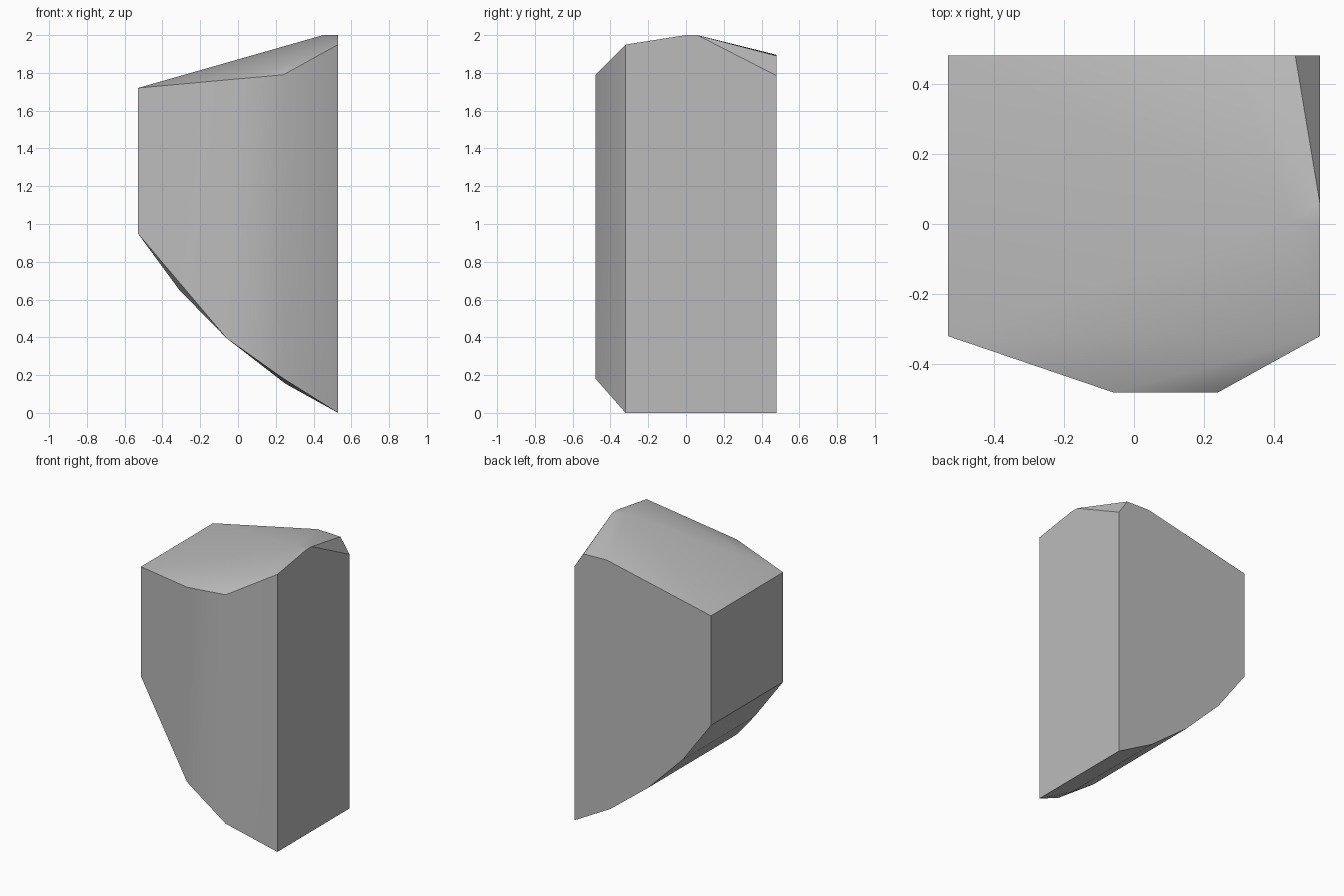
import bpy, bmesh, math

cube = bpy.data.objects.get("Cube")
if cube:
    bpy.data.objects.remove(cube, do_unlink=True)

# One plain grey for the whole stone
grey = bpy.data.materials.new("stone grey")
grey.use_nodes = True
colour = (0.5, 0.5, 0.5, 1)
grey.diffuse_color = colour
grey.node_tree.nodes["Principled BSDF"].inputs["Base Color"].default_value = colour

SIDE, BACK, SHOULDER, FRONT = 0.53, 0.48, -0.32, -0.48

# Curved underside: x, z profile run from the back to the shoulder line
underside = [(-SIDE, 0.95), (-0.31, 0.65), (-0.04, 0.38), (0.25, 0.155), (SIDE, 0)]
points = [(x, y, z) for x, z in underside for y in (BACK, SHOULDER)]

# Bulging front: two upright edges, as x, bottom z, top z
for x, low, high in [(-0.06, 0.395, 1.763), (0.24, 0.182, 1.79)]:
    points += [(x, FRONT, low), (x, FRONT, high)]

# Sloping cap, with its peak and the cut back corner
points += [(-SIDE, BACK, 1.72), (-SIDE, SHOULDER, 1.72), (SIDE, SHOULDER, 1.95),
           (0.45, 0.01, 2), (SIDE, 0, 2), (SIDE, 0.06, 2),
           (0.28, BACK, 1.895), (0.46, BACK, 1.89), (SIDE, BACK, 1.785)]

# Wrap the corners in a solid stone and merge its flat faces
bm = bmesh.new()
for p in points:
    bm.verts.new(p)
bmesh.ops.convex_hull(bm, input=bm.verts[:])
bmesh.ops.dissolve_limit(bm, angle_limit=math.radians(0.8), verts=bm.verts[:], edges=bm.edges[:])
bmesh.ops.recalc_face_normals(bm, faces=bm.faces[:])
mesh = bpy.data.meshes.new("stone_block")
bm.to_mesh(mesh)
bm.free()
mesh.materials.append(grey)
stone = bpy.data.objects.new("stone_block", mesh)
bpy.context.collection.objects.link(stone)

# Soft front and cap, crisp corners, faceted underside
bpy.ops.object.select_all(action="DESELECT")
stone.select_set(True)
bpy.context.view_layer.objects.active = stone
bpy.ops.object.shade_smooth_by_angle(angle=math.radians(30))
for face in mesh.polygons:
    if face.normal.z < -0.3:
        face.use_smooth = False
